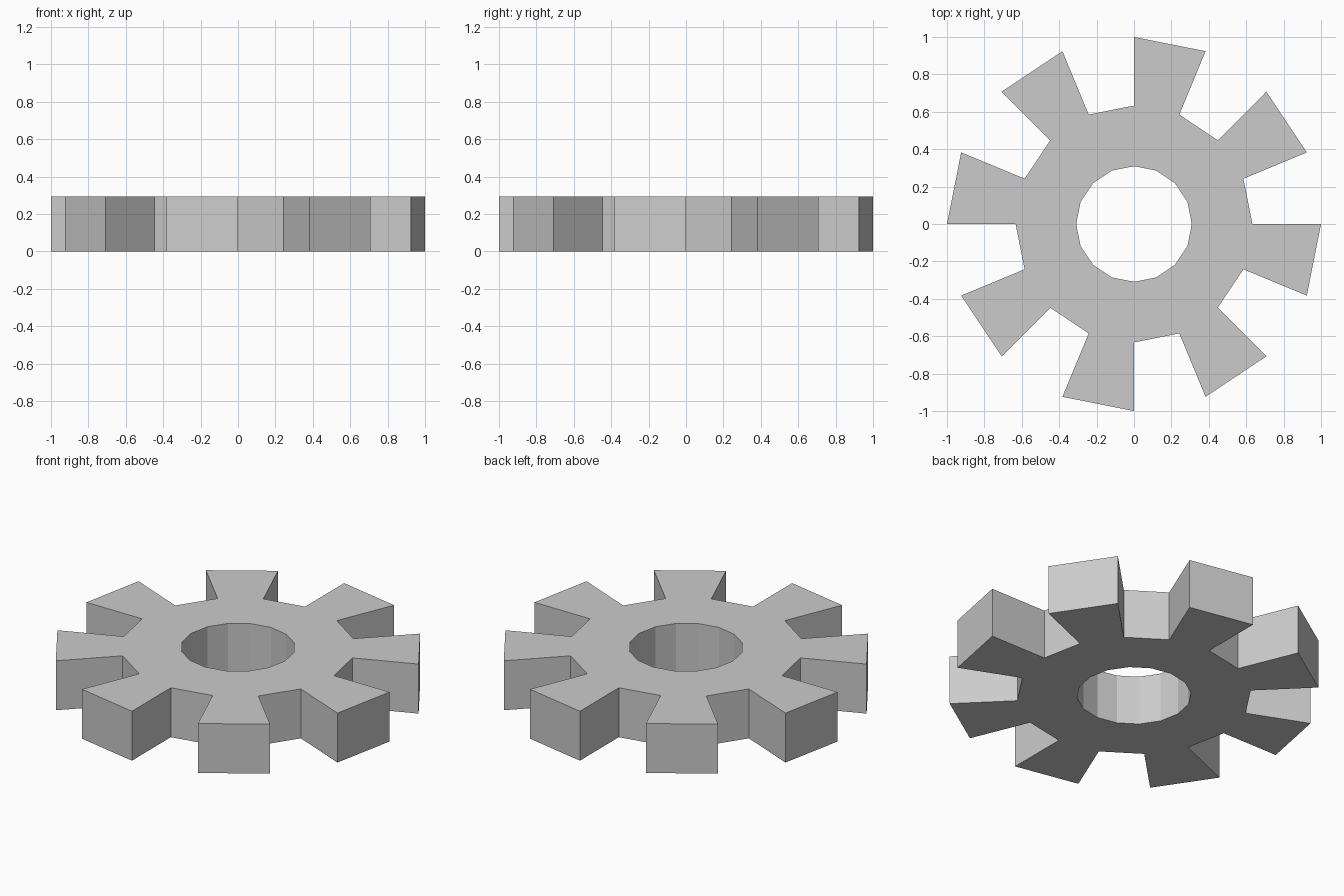
import bpy, bmesh, math

if "Cube" in bpy.data.objects:
    bpy.data.objects.remove(bpy.data.objects["Cube"])

SEGMENTS = 16
HOLE_R, ROOT_R, TIP_R = 0.309, 0.633, 1.0
HEIGHT = 0.295


def ring(bm, radius):
    step = 2 * math.pi / SEGMENTS
    return [bm.verts.new((radius * math.cos(i * step), radius * math.sin(i * step), 0))
            for i in range(SEGMENTS)]


bm = bmesh.new()
hole, root, tip = (ring(bm, r) for r in (HOLE_R, ROOT_R, TIP_R))

# Flat gear outline: a ring body with a tooth on every second segment
for i in range(SEGMENTS):
    j = (i + 1) % SEGMENTS
    bm.faces.new((hole[i], root[i], root[j], hole[j]))
    if i % 2:
        bm.faces.new((root[i], tip[i], tip[j], root[j]))

# Thicken upwards
result = bmesh.ops.extrude_face_region(bm, geom=bm.faces[:], use_keep_orig=True)
top = [g for g in result["geom"] if isinstance(g, bmesh.types.BMVert)]
bmesh.ops.translate(bm, verts=top, vec=(0, 0, HEIGHT))
bmesh.ops.recalc_face_normals(bm, faces=bm.faces[:])

mesh = bpy.data.meshes.new("gear")
bm.to_mesh(mesh)
bm.free()
gear = bpy.data.objects.new("gear", mesh)
bpy.context.collection.objects.link(gear)
